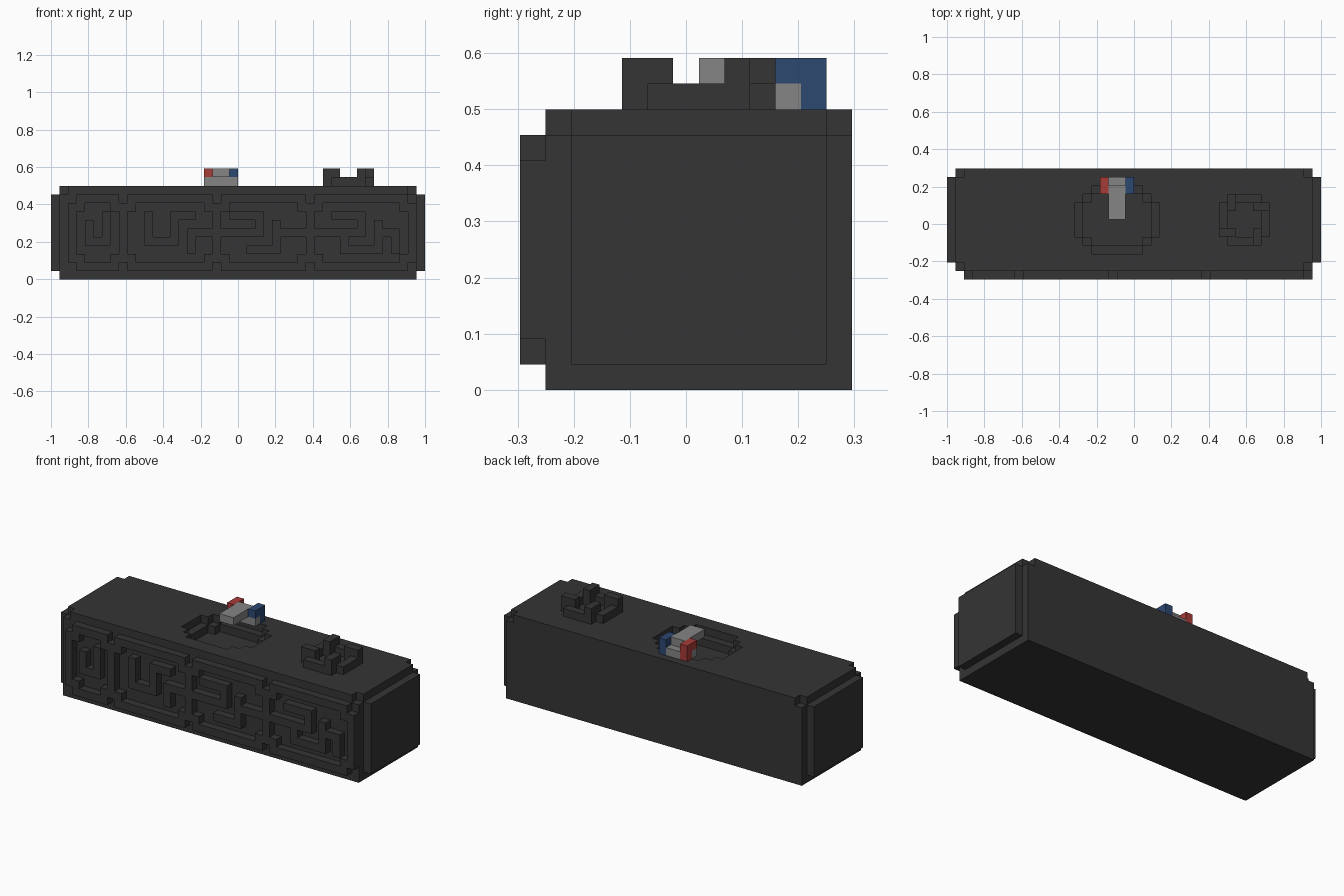
import bpy, bmesh
from mathutils import Vector

if "Cube" in bpy.data.objects:
    bpy.data.objects.remove(bpy.data.objects["Cube"], do_unlink=True)

U = 1 / 22                                # one block
ORIGIN = Vector((-22 * U, -6.5 * U, 0))


def material(name, rgb):
    m = bpy.data.materials.new(name)
    m.use_nodes = True
    m.diffuse_color = (*rgb, 1)
    m.node_tree.nodes["Principled BSDF"].inputs["Base Color"].default_value = (*rgb, 1)
    return m


stone = material("dark stone", (0.035, 0.035, 0.035))
metal = material("grey metal", (0.235, 0.235, 0.235))
red = material("red", (0.38, 0.045, 0.04))
blue = material("blue", (0.026, 0.065, 0.165))


def box(x, y, z):
    """Set of block cells; every range includes both ends."""
    return {(i, j, k) for i in range(x[0], x[1] + 1)
            for j in range(y[0], y[1] + 1) for k in range(z[0], z[1] + 1)}


def build(name, cells, mat):
    """Skin a set of block cells with their exposed faces only."""
    bm = bmesh.new()
    verts = {}

    def corner(p):
        if p not in verts:
            verts[p] = bm.verts.new(ORIGIN + Vector(p) * U)
        return verts[p]

    for c in sorted(cells):
        for axis in range(3):
            for side in (0, 1):
                n = list(c)
                n[axis] += 2 * side - 1
                if tuple(n) in cells:
                    continue
                a, b = (axis + 1) % 3, (axis + 2) % 3
                ring = []
                for da, db in ((0, 0), (1, 0), (1, 1), (0, 1)):
                    p = list(c)
                    p[axis] += side
                    p[a] += da
                    p[b] += db
                    ring.append(corner(tuple(p)))
                bm.faces.new(ring if side else ring[::-1])
    mesh = bpy.data.meshes.new(name)
    bm.to_mesh(mesh)
    bm.free()
    mesh.materials.append(mat)
    ob = bpy.data.objects.new(name, mesh)
    bpy.context.collection.objects.link(ob)
    return ob


# Counter body with notched top corners and raised end panels
body = box((1, 42), (1, 12), (0, 10))
body -= {(i, j, 10) for i in (1, 42) for j in (1, 12)}
for i in (0, 43):
    body |= box((i, i), (2, 11), (1, 9))

# Stepped octagonal basin sunk into the top
for x, y in (((17, 22), (3, 10)), ((16, 23), (4, 9)), ((15, 24), (5, 8))):
    body -= box(x, y, (10, 10))
for x, y in (((17, 22), (4, 9)), ((16, 23), (5, 8))):
    body -= box(x, y, (9, 9))
build("counter_body", body, stone)

# Front carving: posts, rails between them, and a raised maze in each panel
posts = [2, 8, 19, 30, 42]
mazes = [
    ["#...#", "...#.", ".#.#.", ".#.#.", ".###.", ".....", "#...#"],
    ["#........#", "..#..###..", "..#..#....", "..#..#.###",
     "..####.#..", ".......#..", "#........#"],
    ["#........#", ".####.....", "....#.#...", "#####.####",
     "......#...", "...####...", "#........#"],
    ["#.........#", "..####.....", ".....#.#...", "######.###.",
     "...#...#.#.", "...#####.#.", "#.........#"],
]
carving = set()
for p in posts:
    carving |= box((p, p), (0, 0), (2, 8))
for left, right, rows in zip(posts, posts[1:], mazes):
    for k in (1, 9):
        carving |= box((left + 1, right - 1), (0, 0), (k, k))
    for r, row in enumerate(rows):
        carving |= {(left + 1 + c, 0, 8 - r) for c, s in enumerate(row) if s == "#"}
build("front_carving", carving, stone)

# Burner: low octagonal ring with four prongs turned about its centre
burner = set()
for j in (4, 9):
    burner |= box((33, 36), (j, j), (11, 11))
for i in (32, 37):
    burner |= box((i, i), (5, 8), (11, 11))
for dx, dy in ((1.5, -2.5), (1.5, -1.5)):
    for turn in range(4):
        i, j = int(34.5 + dx), int(6.5 + dy)
        burner |= box((i, i), (j, j), (11, 12))
        dx, dy = -dy, dx
build("burner", burner, stone)

# Faucet and its two tap handles
build("faucet", box((19, 20), (7, 10), (12, 12)) | box((19, 20), (10, 11), (11, 11)), metal)
for name, i, mat in (("right_tap", 18, red), ("left_tap", 21, blue)):
    build(name, box((i, i), (10, 11), (12, 12)) | box((i, i), (11, 11), (11, 11)), mat)
    # Grey stem under the handle
    build(name + "_stem", box((i, i), (10, 10), (11, 11)), metal)
